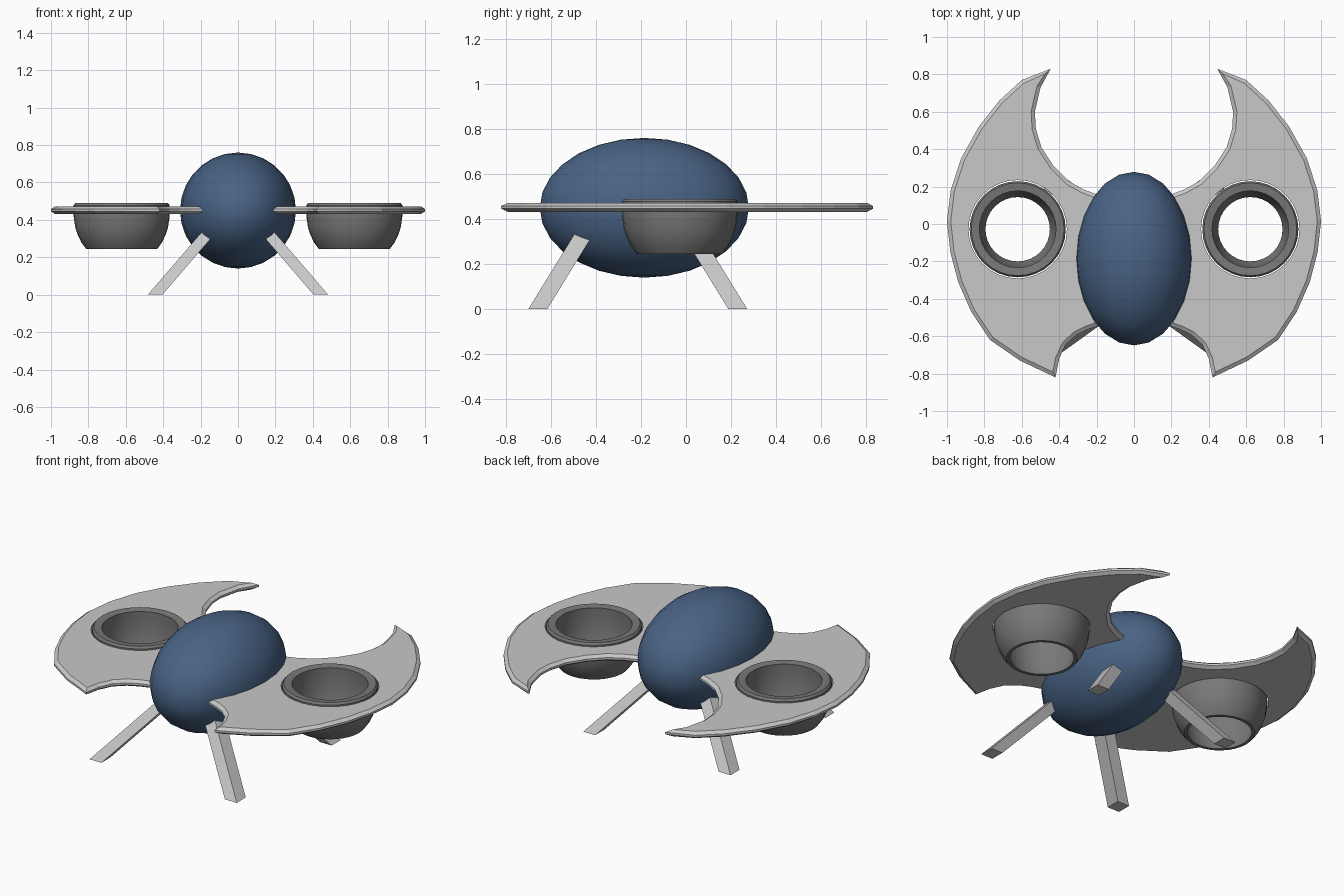
import bpy, bmesh, math
from mathutils import Vector

if "Cube" in bpy.data.objects:
    bpy.data.objects.remove(bpy.data.objects["Cube"])


def material(name, rgb):
    m = bpy.data.materials.new(name)
    m.diffuse_color = (*rgb, 1)
    m.use_nodes = True
    m.node_tree.nodes["Principled BSDF"].inputs["Base Color"].default_value = m.diffuse_color
    return m


BLUE = material("hull blue", (0.066, 0.125, 0.235))
LIGHT = material("light grey", (0.58, 0.58, 0.58))
DARK = material("dark grey", (0.19, 0.19, 0.19))


def finish(bm, name, mat, mirror=False):
    bmesh.ops.recalc_face_normals(bm, faces=bm.faces)
    me = bpy.data.meshes.new(name)
    bm.to_mesh(me)
    bm.free()
    ob = bpy.data.objects.new(name, me)
    bpy.context.collection.objects.link(ob)
    if mat:
        me.materials.append(mat)
    if mirror:
        ob.modifiers.new("mirror", 'MIRROR').use_clip = False
    return ob


def smooth(ob, angle=35):
    bpy.ops.object.select_all(action='DESELECT')
    ob.select_set(True)
    bpy.context.view_layer.objects.active = ob
    bpy.ops.object.shade_smooth_by_angle(angle=math.radians(angle))


def bridge(bm, loops):
    for a, b in zip(loops, loops[1:]):
        n = len(a)
        for i in range(n):
            bm.faces.new((a[i], a[(i + 1) % n], b[(i + 1) % n], b[i]))


# egg-shaped hull
bm = bmesh.new()
bmesh.ops.create_uvsphere(bm, u_segments=24, v_segments=14, radius=1)
for v in bm.verts:
    v.co = Vector((v.co.x * 0.31, v.co.y * 0.464 - 0.185, v.co.z * 0.31 + 0.45))
smooth(finish(bm, "hull", BLUE))

# crescent wing with a chamfered rim, outline runs clockwise from the rear tip
outline = [(0.445, 0.83), (0.60, 0.77), (0.72, 0.66), (0.83, 0.52), (0.925, 0.35),
           (0.98, 0.18), (1.0, 0.015), (0.982, -0.15), (0.94, -0.31), (0.87, -0.47),
           (0.77, -0.62), (0.61, -0.73), (0.42, -0.82), (0.40, -0.72), (0.365, -0.645),
           (0.31, -0.595), (0.25, -0.565), (0.19, -0.545), (0.19, 0.155), (0.27, 0.185),
           (0.35, 0.23), (0.43, 0.31), (0.495, 0.41), (0.525, 0.51), (0.53, 0.60),
           (0.50, 0.73)]


def inset(points, d):
    pts = [Vector(p) for p in points]
    out = []
    for i, p in enumerate(pts):
        e1 = (p - pts[i - 1]).normalized()
        e2 = (pts[(i + 1) % len(pts)] - p).normalized()
        n1, n2 = Vector((e1.y, -e1.x)), Vector((e2.y, -e2.x))
        n = (n1 + n2).normalized()
        out.append(p + n * d / max(n.dot(n1), 0.5))
    return out


bm = bmesh.new()
inner = inset(outline, 0.02)
loops = [[bm.verts.new((p[0], p[1], z)) for p in pts]
         for pts, z in ((inner, 0.432), (outline, 0.446), (outline, 0.458), (inner, 0.472))]
bridge(bm, loops)
bm.faces.new(loops[0])
bm.faces.new(loops[-1])
wing = finish(bm, "wings", LIGHT)

# round opening in the wing for the fan pod
POD = Vector((0.622, -0.028, 0))
bm = bmesh.new()
bmesh.ops.create_cone(bm, cap_ends=True, segments=32, radius1=0.263, radius2=0.263, depth=0.3)
bmesh.ops.translate(bm, verts=bm.verts, vec=POD + Vector((0, 0, 0.45)))
cutter = finish(bm, "wing_hole_cutter", None)
cutter.hide_render = True
cutter.hide_viewport = True
cut = wing.modifiers.new("hole", 'BOOLEAN')
cut.operation = 'DIFFERENCE'
cut.solver = 'EXACT'
cut.object = cutter
wing.modifiers.new("mirror", 'MIRROR')

# open bowl-shaped fan pods, turned from a closed profile
profile = [(0.248, 0.49), (0.257, 0.478), (0.257, 0.42), (0.248, 0.36), (0.235, 0.32),
           (0.216, 0.28), (0.19, 0.245), (0.172, 0.245), (0.188, 0.29), (0.2, 0.35),
           (0.207, 0.42), (0.205, 0.485)]
bm = bmesh.new()
N = 32
rings = [[bm.verts.new(POD + Vector((r * math.cos(t), r * math.sin(t), z)))
          for t in (2 * math.pi * i / N for i in range(N))] for r, z in profile]
bridge(bm, rings + [rings[0]])
smooth(finish(bm, "fan_pods", DARK, mirror=True), 30)

# four slanted legs, running from flat feet up into the hull
for name, fy, s in (("front_legs", -0.658, 1), ("rear_legs", 0.23, -1)):
    bm = bmesh.new()
    ends = []
    for x, y, z in ((0.443, fy, 0), (0.099, fy + s * 0.246, 0.4)):
        ends.append([bm.verts.new((x + a * 0.039, y + b * 0.042, z))
                     for a, b in ((-1, -1), (1, -1), (1, 1), (-1, 1))])
    bridge(bm, ends)
    bm.faces.new(ends[0])
    bm.faces.new(ends[1])
    finish(bm, name, LIGHT, mirror=True)
